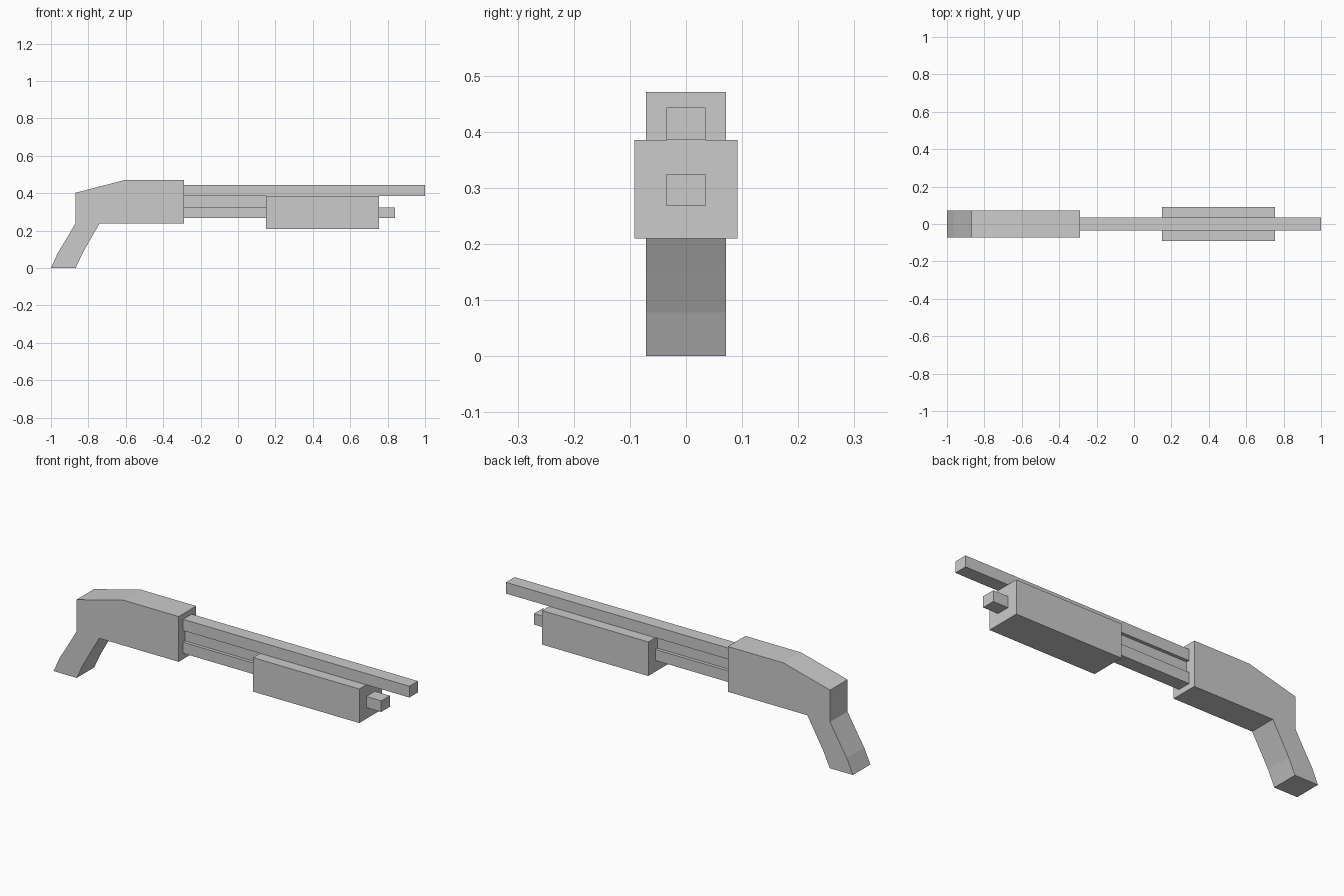
import bpy, bmesh

if "Cube" in bpy.data.objects:
    bpy.data.objects.remove(bpy.data.objects["Cube"])


def add_object(name, bm):
    bmesh.ops.recalc_face_normals(bm, faces=bm.faces[:])
    mesh = bpy.data.meshes.new(name)
    bm.to_mesh(mesh)
    bm.free()
    obj = bpy.data.objects.new(name, mesh)
    bpy.context.collection.objects.link(obj)
    return obj


def extrude_profile(name, points, half_width):
    """Extrude an x/z outline symmetrically across y."""
    bm = bmesh.new()
    face = bm.faces.new([bm.verts.new((x, -half_width, z)) for x, z in points])
    out = bmesh.ops.extrude_face_region(bm, geom=[face])
    verts = [v for v in out["geom"] if isinstance(v, bmesh.types.BMVert)]
    bmesh.ops.translate(bm, verts=verts, vec=(0, 2 * half_width, 0))
    return add_object(name, bm)


def box(name, x0, x1, z0, z1, half_width):
    return extrude_profile(name, [(x0, z0), (x1, z0), (x1, z1), (x0, z1)], half_width)


# Receiver with bent grip
extrude_profile("receiver_and_grip", [
    (-1.0, 0.0), (-0.868, 0.0), (-0.832, 0.078), (-0.79, 0.152), (-0.74, 0.238),
    (-0.288, 0.238), (-0.288, 0.471), (-0.605, 0.471), (-0.87, 0.402),
    (-0.87, 0.238), (-0.92, 0.152), (-0.965, 0.078)], 0.071)

# Barrel and the shorter tube below it
box("barrel", -0.288, 1.0, 0.385, 0.443, 0.035)
box("magazine_tube", -0.288, 0.84, 0.268, 0.325, 0.035)

# Narrow rib joining barrel and tube
box("joining_rib", -0.288, 0.152, 0.325, 0.385, 0.018)

# Sliding fore grip
box("fore_grip", 0.15, 0.755, 0.21, 0.385, 0.092)
